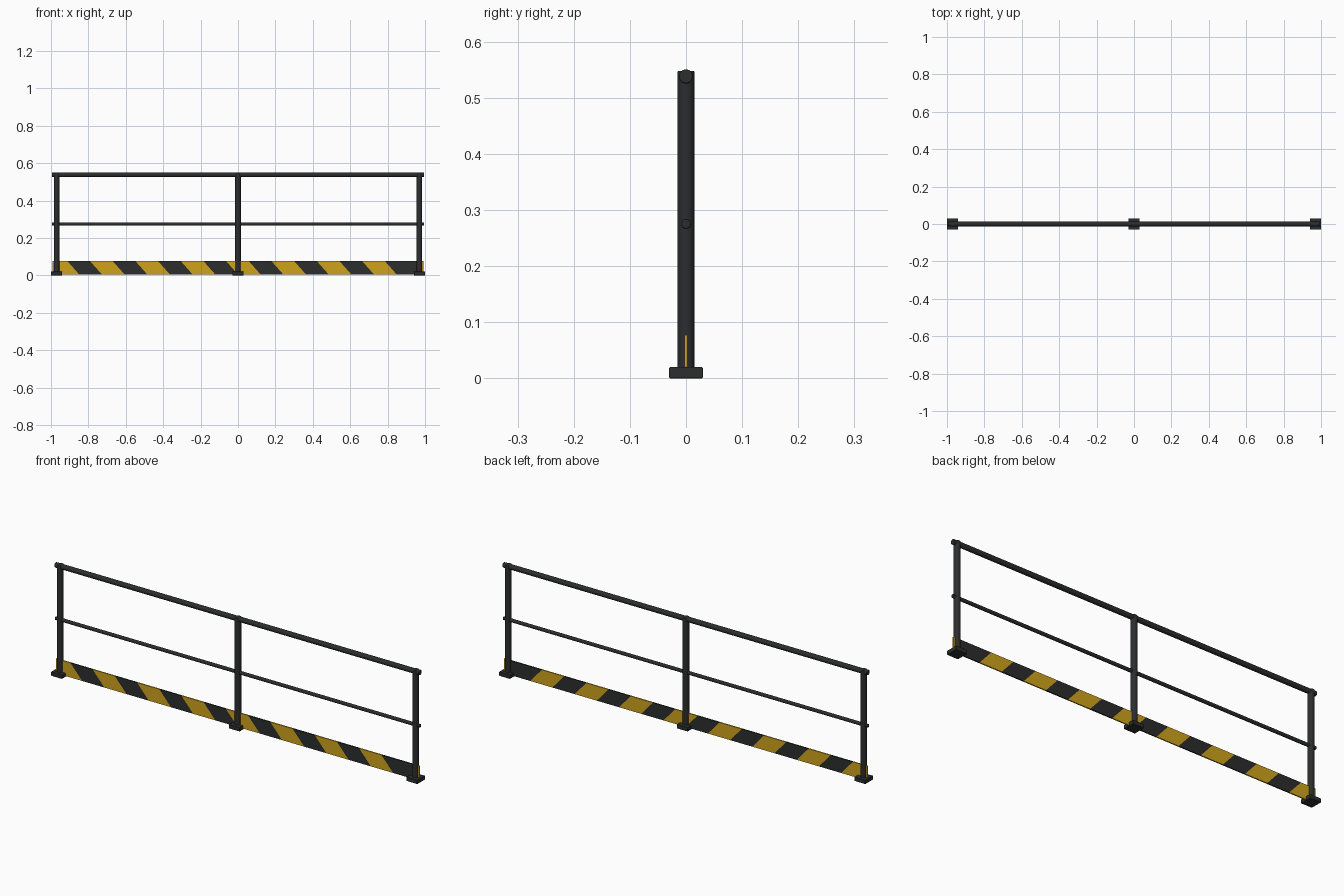
import bpy
import bmesh
import math

if "Cube" in bpy.data.objects:
    bpy.data.objects.remove(bpy.data.objects["Cube"], do_unlink=True)


def material(name, rgb):
    m = bpy.data.materials.new(name)
    m.use_nodes = True
    m.diffuse_color = (*rgb, 1)
    m.node_tree.nodes["Principled BSDF"].inputs["Base Color"].default_value = (*rgb, 1)
    return m


BLACK = material("charcoal_black", (0.025, 0.026, 0.027))
YELLOW = material("safety_yellow", (0.62, 0.36, 0.012))


def finish(obj, name, bevel):
    obj.name = name
    obj.data.materials.append(BLACK)
    mod = obj.modifiers.new("soft_edges", "BEVEL")
    mod.width = bevel
    mod.segments = 2
    mod.limit_method = "ANGLE"
    mod.angle_limit = math.radians(40)
    bpy.ops.object.shade_smooth_by_angle(angle=math.radians(35))


def tube(name, radius, length, location, along_x=False):
    rotation = (0, math.pi / 2, 0) if along_x else (0, 0, 0)
    bpy.ops.mesh.primitive_cylinder_add(vertices=24, radius=radius, depth=length,
                                        location=location, rotation=rotation)
    finish(bpy.context.object, name, 0.002)


# Posts with square foot plates
SPAN = 0.97
for side, x in (("right", -SPAN), ("middle", 0), ("left", SPAN)):
    tube(side + "_post", 0.015, 0.538, (x, 0, 0.279))
    bpy.ops.mesh.primitive_cube_add(size=1, location=(x, 0, 0.01))
    plate = bpy.context.object
    plate.scale = (0.06, 0.06, 0.02)
    bpy.ops.object.transform_apply(location=False, rotation=False, scale=True)
    finish(plate, side + "_foot_plate", 0.002)

# Horizontal rails
tube("top_rail", 0.0125, 1.99, (0, 0, 0.538), True)
tube("middle_rail", 0.0085, 1.99, (0, 0, 0.275), True)

# Toe board cut into slanted hazard stripes
STRIPES, LOW, HIGH, LEAN, END = 16, 0.005, 0.077, 0.064, 0.992
cuts = [(-END, -END)]
for i in range(1, STRIPES):
    x = -SPAN + i * 2 * SPAN / STRIPES
    cuts.append((x, x - LEAN))
cuts += [(SPAN, SPAN), (END, END)]

bm = bmesh.new()
edges = [(bm.verts.new((b, 0, LOW)), bm.verts.new((t, 0, HIGH))) for b, t in cuts]
for i, (a, b) in enumerate(zip(edges, edges[1:])):
    face = bm.faces.new((a[0], b[0], b[1], a[1]))
    face.material_index = i % 2
mesh = bpy.data.meshes.new("toe_board")
bm.to_mesh(mesh)
bm.free()
mesh.materials.append(YELLOW)
mesh.materials.append(BLACK)
board = bpy.data.objects.new("toe_board", mesh)
bpy.context.collection.objects.link(board)
solid = board.modifiers.new("thickness", "SOLIDIFY")
solid.thickness = 0.006
solid.offset = 0
